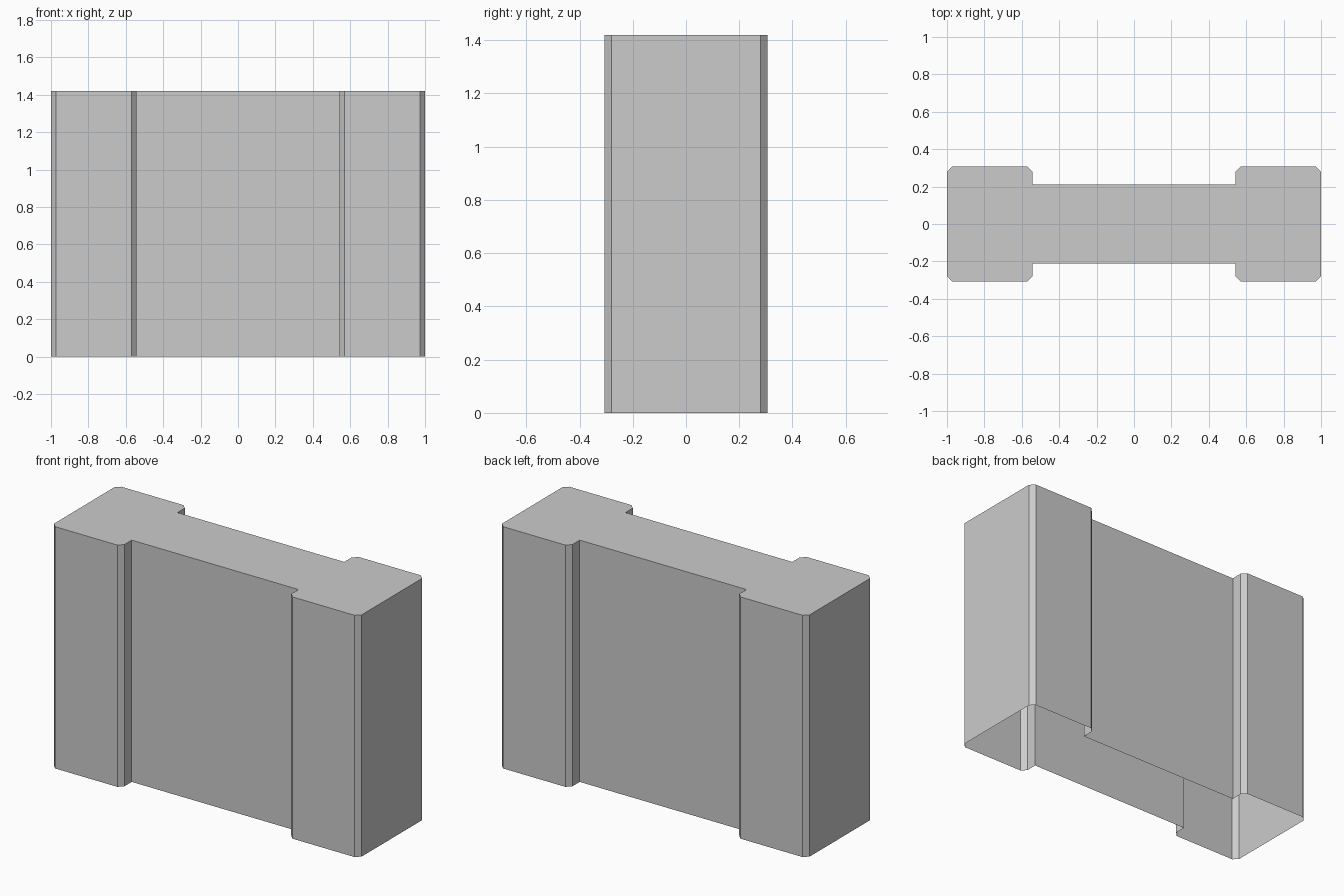
import bpy
import bmesh

if "Cube" in bpy.data.objects:
    bpy.data.objects.remove(bpy.data.objects["Cube"])

HEIGHT = 1.42

# Plain grey material
grey = bpy.data.materials.new("light_grey")
grey.use_nodes = True
colour = (0.6, 0.6, 0.6, 1)
grey.diffuse_color = colour
grey.node_tree.nodes["Principled BSDF"].inputs["Base Color"].default_value = colour

# Quarter of the plan outline: chamfered end block, then recessed middle
quarter = [(1, 0.28), (0.973, 0.307), (0.569, 0.307), (0.542, 0.28), (0.542, 0.212)]
back = quarter + [(-x, y) for x, y in reversed(quarter)]
outline = back + [(x, -y) for x, y in reversed(back)]

# Hollow shell: top face and side walls, open underneath
bm = bmesh.new()
top = bm.faces.new([bm.verts.new((x, y, HEIGHT)) for x, y in outline])
walls = bmesh.ops.extrude_edge_only(bm, edges=list(top.edges))
for item in walls["geom"]:
    if isinstance(item, bmesh.types.BMVert):
        item.co.z = 0
bmesh.ops.recalc_face_normals(bm, faces=bm.faces[:])
top.normal_update()
if top.normal.z < 0:
    bmesh.ops.reverse_faces(bm, faces=bm.faces[:])

mesh = bpy.data.meshes.new("block_shell")
bm.to_mesh(mesh)
bm.free()
mesh.materials.append(grey)
shell = bpy.data.objects.new("block_shell", mesh)
bpy.context.collection.objects.link(shell)
